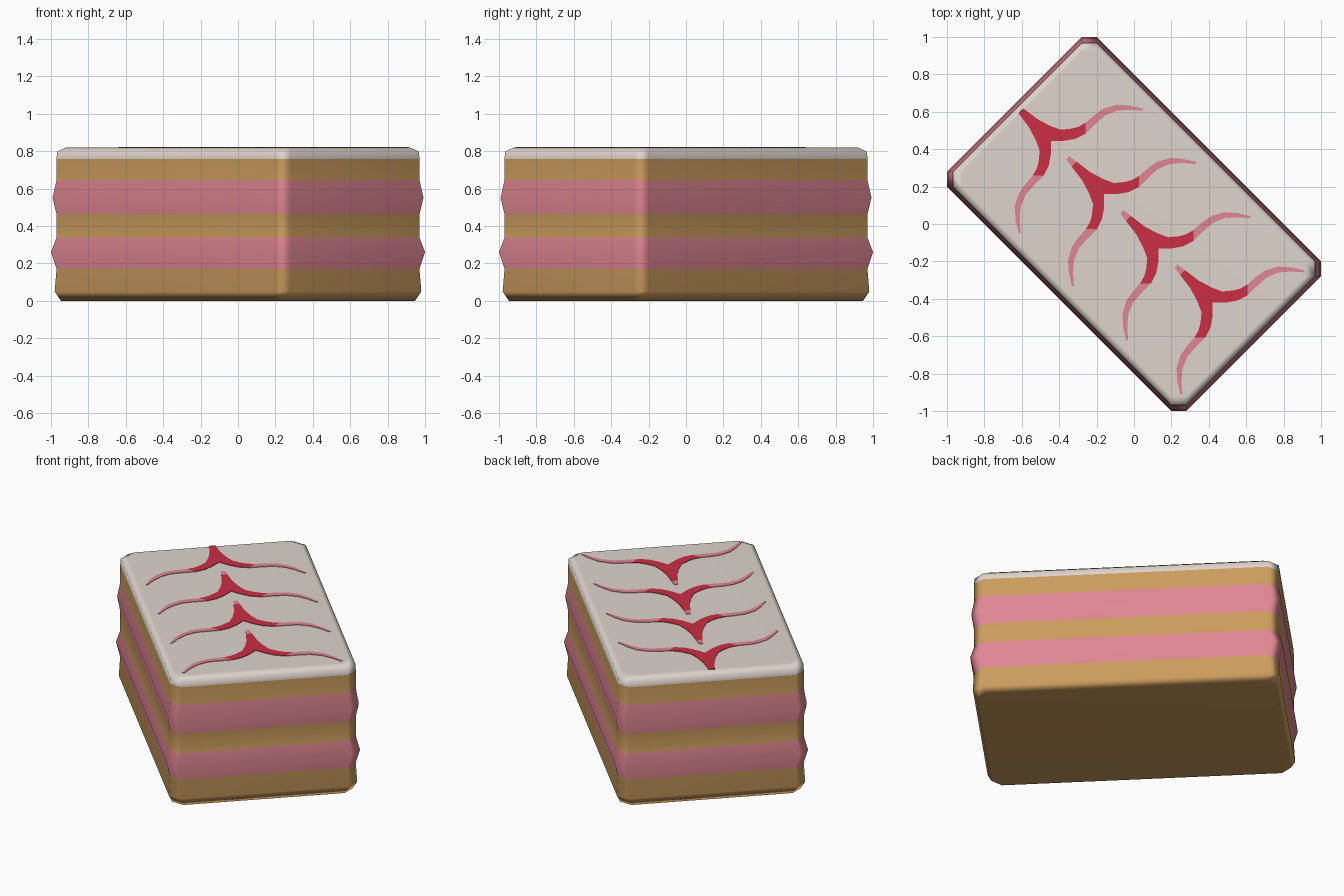
import bpy, bmesh, math
from mathutils import Vector

if "Cube" in bpy.data.objects:
    bpy.data.objects.remove(bpy.data.objects["Cube"])


def material(name, rgb):
    m = bpy.data.materials.new(name)
    lin = [((c / 255 + 0.055) / 1.055) ** 2.4 for c in rgb]
    m.diffuse_color = (*lin, 1)
    m.use_nodes = True
    m.node_tree.nodes["Principled BSDF"].inputs["Base Color"].default_value = m.diffuse_color
    return m


SPONGE = material("golden sponge", (203, 156, 94))
PINK = material("pink cream", (223, 134, 146))
ICING = material("pale icing", (222, 212, 204))
RED = material("red jam", (203, 46, 68))


def make_object(name, bm, mats):
    bmesh.ops.recalc_face_normals(bm, faces=bm.faces[:])
    me = bpy.data.meshes.new(name)
    bm.to_mesh(me)
    bm.free()
    for m in mats:
        me.materials.append(m)
    ob = bpy.data.objects.new(name, me)
    bpy.context.collection.objects.link(ob)
    return ob


# --- layered cake body: chamfered rectangle lofted up a profile ---
A, B, C = 0.905, 0.566, 0.057      # half length, half width, corner cut
S = math.sqrt(0.5)


def ring(bm, inset, z):
    a, b = A - inset, B - inset
    pts = [(a, b - C), (a - C, b), (C - a, b), (-a, b - C),
           (-a, C - b), (C - a, -b), (a - C, -b), (a, C - b)]
    # long axis runs along (1,-1), short axis along (1,1)
    return [bm.verts.new((S * (u + v), S * (v - u), z)) for u, v in pts]


# (inset, z, material index of the band above)
PROFILE = [
    (0.037, 0.00, 0), (0.014, 0.05, 0), (0.021, 0.17, 1), (0.000, 0.26, 1),
    (0.021, 0.338, 0), (0.021, 0.463, 1), (0.006, 0.55, 1), (0.021, 0.645, 0),
    (0.021, 0.758, 2), (0.023, 0.797, 2), (0.057, 0.82, 2),
]
bm = bmesh.new()
rings = [ring(bm, d, z) for d, z, _ in PROFILE]
for lo, hi, (_, _, mat) in zip(rings, rings[1:], PROFILE):
    for i in range(8):
        j = (i + 1) % 8
        bm.faces.new((lo[i], lo[j], hi[j], hi[i])).material_index = mat
bm.faces.new(rings[0]).material_index = 0
bm.faces.new(rings[-1]).material_index = 2
cake = make_object("cake_slice", bm, [SPONGE, PINK, ICING])
cake.data.shade_smooth()
cake.data.set_sharp_from_angle(angle=math.radians(72))
wn = cake.modifiers.new("Weighted normals", 'WEIGHTED_NORMAL')
wn.keep_sharp = True

# --- feathered jam marks: upper and lower edge of one wing, then mirrored ---
UPPER = [(-.348, .364), (-.305, .332), (-.235, .278), (-.166, .241), (-.107, .219),
         (-.048, .225), (-.011, .235), (.027, .257), (.075, .299), (.123, .332),
         (.193, .353), (.262, .348), (.332, .332)]
LOWER = [(-.353, .353), (-.321, .321), (-.262, .262), (-.209, .209), (-.160, .160),
         (-.086, .160), (-.027, .171), (.027, .198), (.075, .246), (.128, .294),
         (.193, .321), (.262, .326), (.332, .321)]
Z_LOW, Z_TOP = 0.8185, 0.823


def feather(name, shift, first):
    bm = bmesh.new()
    for mirror in (False, True):
        rows = []
        for pair in zip(UPPER, LOWER):
            row = []
            for x, y in pair:
                if mirror:
                    x, y = -y, -x
                row.append(bm.verts.new((x + shift, y - shift, Z_TOP)))
            rows.append(row)
        for i in range(first, len(rows) - 1):
            (p, q), (r, s) = rows[i], rows[i + 1]
            f = bm.faces.new((p, q, s, r))
            f.material_index = 0 if 1 <= i < 7 else 1   # pale ends, red middle
    bmesh.ops.delete(bm, geom=[v for v in bm.verts if not v.link_faces], context='VERTS')
    bmesh.ops.remove_doubles(bm, verts=bm.verts[:], dist=0.0005)
    for f in bm.faces:
        f.normal_update()
        if f.normal.z < 0:
            f.normal_flip()
    # thin rim down into the icing
    edges = [e for e in bm.edges if e.is_boundary]
    res = bmesh.ops.extrude_edge_only(bm, edges=edges)
    for v in res["geom"]:
        if isinstance(v, bmesh.types.BMVert):
            v.co.z = Z_LOW
    make_object(name, bm, [RED, PINK])


# the first mark is cut off at the icing edge, so it has no pale tip
for k, shift in enumerate((-0.285, 0.0, 0.29, 0.58)):
    feather(f"jam_feather_{k + 1}", shift, 1 if k == 0 else 0)
